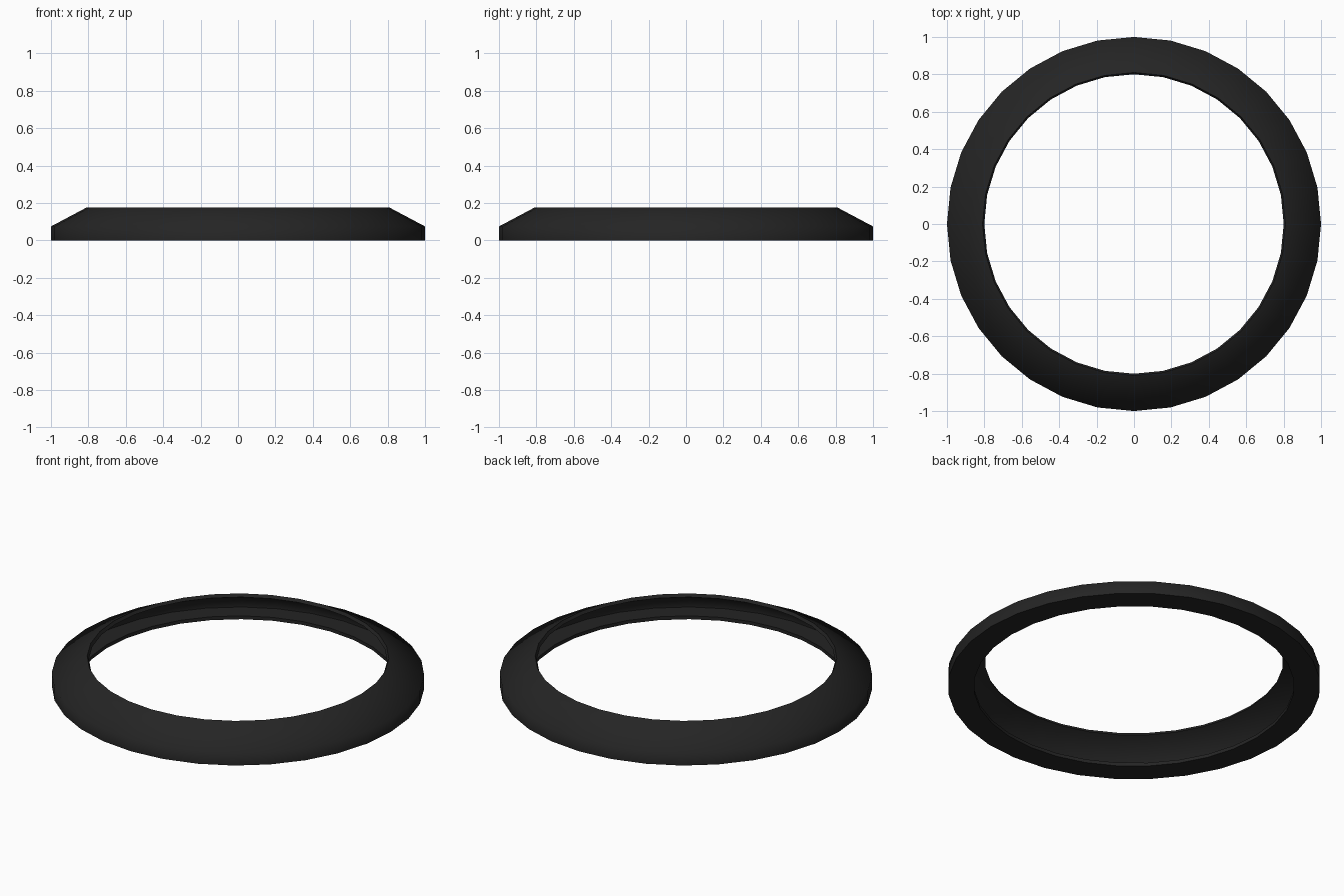
import bpy
import bmesh
from math import cos, sin, radians, tau

if "Cube" in bpy.data.objects:
    bpy.data.objects.remove(bpy.data.objects["Cube"])

SEGMENTS = 32
# open outer skin (radius, height): base flange, outer wall, sloped top
PROFILE = [(0.86, 0.0), (1.0, 0.0), (1.0, 0.075), (0.81, 0.176)]


def lathe_skin(name, profile, segments):
    bm = bmesh.new()
    rings = []
    for i in range(segments):
        a = tau * i / segments
        rings.append([bm.verts.new((r * cos(a), r * sin(a), z)) for r, z in profile])
    for i in range(segments):
        here, there = rings[i], rings[(i + 1) % segments]
        for j in range(len(profile) - 1):
            # wound so that normals point out of the shell
            bm.faces.new((here[j], there[j], there[j + 1], here[j + 1]))
    mesh = bpy.data.meshes.new(name)
    bm.to_mesh(mesh)
    bm.free()
    obj = bpy.data.objects.new(name, mesh)
    bpy.context.collection.objects.link(obj)
    return obj


# hollow bevelled ring, open towards the middle
ring = lathe_skin("hollow_bevelled_ring", PROFILE, SEGMENTS)

# dark finish
dark = bpy.data.materials.new("dark_finish")
dark.diffuse_color = (0.018, 0.018, 0.018, 1.0)
dark.use_nodes = True
dark.node_tree.nodes["Principled BSDF"].inputs["Base Color"].default_value = dark.diffuse_color
ring.data.materials.append(dark)

# wall thickness, grown inwards
shell = ring.modifiers.new("wall_thickness", 'SOLIDIFY')
shell.thickness = 0.02
shell.offset = -1

# smooth round the ring and over the shoulder, sharp at the rims
bpy.context.view_layer.objects.active = ring
ring.select_set(True)
bpy.ops.object.modifier_apply(modifier=shell.name)
bpy.ops.object.shade_smooth_by_angle(angle=radians(70))
